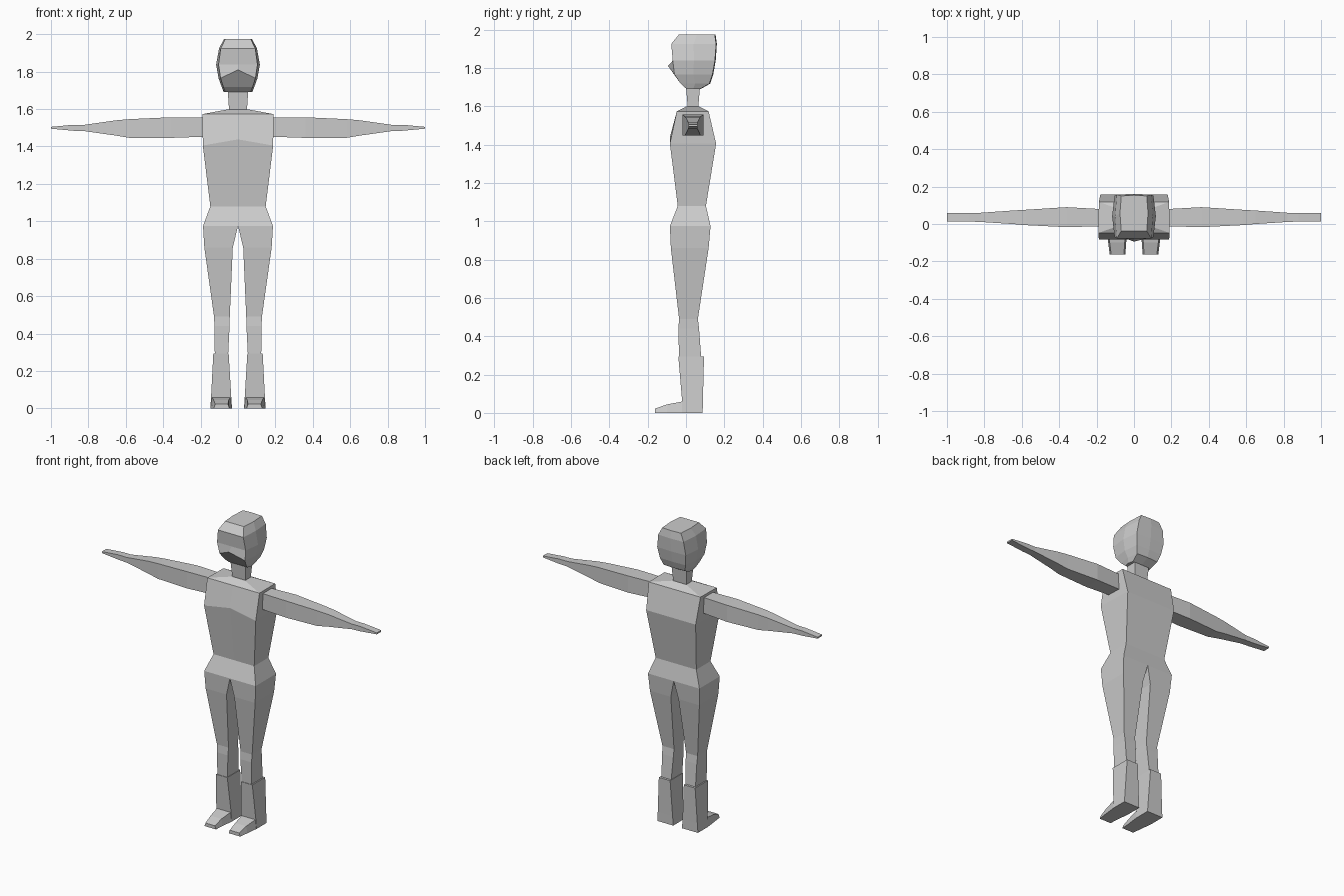
import bpy, bmesh
from mathutils import Vector

skin = bpy.data.materials.new("plain_grey")
skin.diffuse_color = (0.6, 0.6, 0.6, 1)


def loft(name, rings):
    """Skin a closed, flat shaded tube through rings of equal point count."""
    bm = bmesh.new()
    vs = [[bm.verts.new(Vector(p)) for p in r] for r in rings]
    n = len(rings[0])
    for a, b in zip(vs, vs[1:]):
        for i in range(n):
            j = (i + 1) % n
            bm.faces.new((a[i], a[j], b[j], b[i]))
    bm.faces.new(vs[0][::-1])
    bm.faces.new(vs[-1])
    bmesh.ops.recalc_face_normals(bm, faces=bm.faces)
    me = bpy.data.meshes.new(name)
    bm.to_mesh(me)
    bm.free()
    me.materials.append(skin)
    ob = bpy.data.objects.new(name, me)
    bpy.context.collection.objects.link(ob)
    return ob


def mirrored(ob):
    ob.modifiers.new("mirror", 'MIRROR').use_axis[0] = True


def level(z, x0, x1, y0, y1):
    """Horizontal rectangle."""
    return [(x0, y0, z), (x1, y0, z), (x1, y1, z), (x0, y1, z)]


def body_ring(z, front, back, y0, y1, lift=0):
    """Horizontal ring with centre points at front and back."""
    return [(-front, y0, z), (0, y0, z + lift), (front, y0, z),
            (back, y1, z), (0, y1, z), (-back, y1, z)]


def head_ring(z, corner, side, y0, y1, nose=0, lift=0):
    """Eight point ring; nose pushes the front centre out and lift raises it."""
    ym = (y0 + y1) / 2
    return [(-corner, y0, z), (0, y0 - nose, z + lift), (corner, y0, z),
            (side, ym, z), (corner, y1, z), (0, y1 + 0.004, z),
            (-corner, y1, z), (-side, ym, z)]


# Torso from hips to shoulders
loft("torso", [
    body_ring(0.975, 0.187, 0.187, -0.084, 0.128),
    body_ring(1.08, 0.148, 0.148, -0.043, 0.104),
    body_ring(1.405, 0.188, 0.18, -0.084, 0.157, 0.033),
    body_ring(1.573, 0.19, 0.188, -0.048, 0.118),
    body_ring(1.598, 0.055, 0.055, 0.0, 0.07),
])

# Neck
loft("neck", [level(1.585, -0.047, 0.047, 0.01, 0.063),
              level(1.70, -0.055, 0.055, 0.0, 0.073)])

# Head with a pointed face
loft("head", [
    head_ring(1.69, 0.068, 0.076, 0.003, 0.073),
    head_ring(1.718, 0.078, 0.087, -0.028, 0.122),
    head_ring(1.765, 0.093, 0.104, -0.06, 0.138, 0.034, 0.045),
    head_ring(1.838, 0.104, 0.117, -0.069, 0.151),
    head_ring(1.925, 0.092, 0.101, -0.077, 0.157),
    head_ring(1.974, 0.068, 0.075, -0.037, 0.15),
])

# Arms: x, y range, z range
arm = [(0.18, -0.012, 0.08, 1.452, 1.556), (0.36, -0.017, 0.09, 1.446, 1.556),
       (0.58, -0.006, 0.076, 1.446, 1.546), (0.65, 0.0, 0.072, 1.458, 1.54),
       (0.82, 0.011, 0.06, 1.482, 1.516), (0.88, 0.013, 0.06, 1.484, 1.516),
       (1.0, 0.014, 0.06, 1.495, 1.505)]
mirrored(loft("arms", [[(x, y0, z0), (x, y1, z0), (x, y1, z1), (x, y0, z1)]
                       for x, y0, y1, z0, z1 in arm]))

# Legs from crotch to boot
mirrored(loft("legs", [
    level(0.28, 0.053, 0.124, -0.036, 0.08),
    level(0.44, 0.045, 0.126, -0.04, 0.068),
    level(0.49, 0.044, 0.128, -0.036, 0.062),
    level(0.86, 0.028, 0.18, -0.079, 0.118),
    level(0.975, 0.0, 0.187, -0.084, 0.128),
]))

# Boot shafts
mirrored(loft("boots", [
    level(0.0, 0.032, 0.148, -0.02, 0.087),
    level(0.06, 0.036, 0.144, -0.02, 0.088),
    level(0.293, 0.05, 0.132, -0.04, 0.094),
]))

# Tapered feet: y, x range of sole, x range of top, top height
foot = [(-0.015, 0.032, 0.148, 0.04, 0.14, 0.06),
        (-0.1, 0.042, 0.138, 0.05, 0.13, 0.044),
        (-0.163, 0.046, 0.13, 0.054, 0.122, 0.022)]
mirrored(loft("feet", [[(a, y, 0), (b, y, 0), (d, y, z), (c, y, z)]
                       for y, a, b, c, d, z in foot]))
